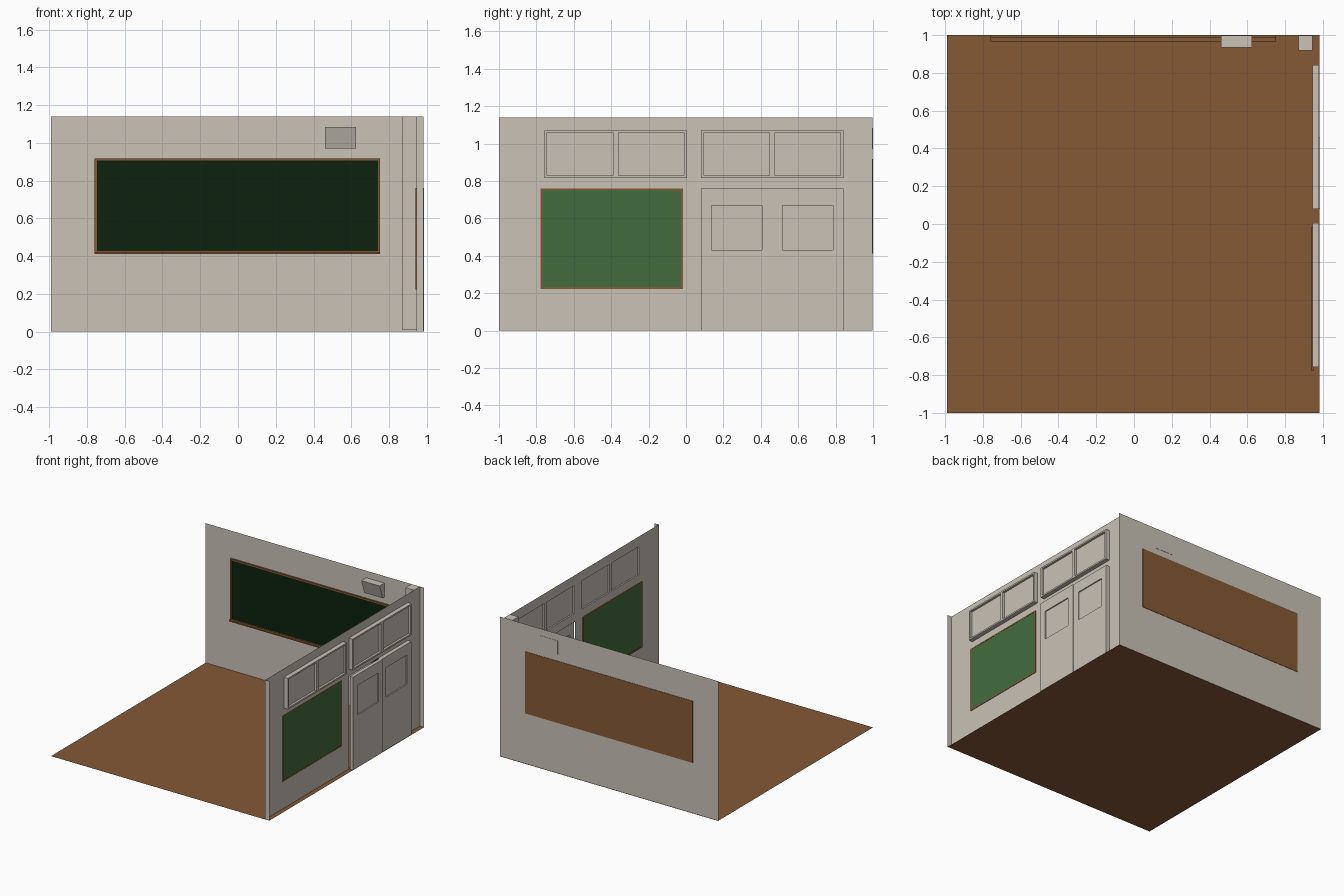
import bpy, bmesh

if "Cube" in bpy.data.objects:
    bpy.data.objects.remove(bpy.data.objects["Cube"])

# ---- colours (linear) ----
def material(name, rgb):
    m = bpy.data.materials.new(name)
    m.diffuse_color = (*rgb, 1.0)
    m.use_nodes = True
    m.node_tree.nodes["Principled BSDF"].inputs["Base Color"].default_value = m.diffuse_color
    return m

PLASTER = material("plaster", (0.59, 0.54, 0.473))
WOOD = material("brown_wood", (0.235, 0.100, 0.036))
BLACK = material("chalkboard_dark_green", (0.004, 0.016, 0.005))
GREEN = material("pinboard_green", (0.053, 0.148, 0.046))


def finish(name, bm, mat):
    bmesh.ops.remove_doubles(bm, verts=bm.verts, dist=1e-5)
    bmesh.ops.recalc_face_normals(bm, faces=bm.faces)
    me = bpy.data.meshes.new(name)
    bm.to_mesh(me)
    bm.free()
    me.materials.append(mat)
    ob = bpy.data.objects.new(name, me)
    bpy.context.collection.objects.link(ob)
    return ob


def box(name, x, y, z, mat):
    bm = bmesh.new()
    bmesh.ops.create_cube(bm, size=1)
    for v in bm.verts:
        v.co = [r[0] if c < 0 else r[1] for c, r in zip(v.co, (x, y, z))]
    return finish(name, bm, mat)


def plate(name, axis, us, zs, depth, mat, holes=()):
    """Upright sheet facing x or y, from grid cells without the hole cells.
    depth = (near, far); equal values give a single sheet."""
    near, far = depth

    def place(u, d, z):
        return (d, u, z) if axis == "x" else (u, d, z)

    bm = bmesh.new()
    for i in range(len(us) - 1):
        for j in range(len(zs) - 1):
            if (i, j) in holes:
                continue
            corners = ((i, j), (i + 1, j), (i + 1, j + 1), (i, j + 1))
            bm.faces.new([bm.verts.new(place(us[a], near, zs[b])) for a, b in corners])
    bmesh.ops.remove_doubles(bm, verts=bm.verts, dist=1e-5)
    if far != near:
        ret = bmesh.ops.extrude_face_region(bm, geom=bm.faces[:], use_keep_orig=True)
        moved = [g for g in ret["geom"] if isinstance(g, bmesh.types.BMVert)]
        bmesh.ops.translate(bm, verts=moved, vec=place(0, far - near, 0))
    return finish(name, bm, mat)


# ---- floor ----
bm = bmesh.new()
bm.faces.new([bm.verts.new(c) for c in
              ((-0.99, -1, 0), (0.983, -1, 0), (0.983, 1, 0), (-0.99, 1, 0))])
finish("floor", bm, WOOD)

# ---- walls ----
WX, WY, H = 0.946, 0.997, 1.14
plate("back_wall", "y", (-0.99, 0.983), (0, H), (WY, WY), PLASTER)
plate("side_wall", "x", (-1, -0.757, 0.005, 0.08, 0.842, WY),
      (0, 0.76, 0.815, 1.07, H), (WX, WX), PLASTER,
      holes={(1, 2), (3, 2), (3, 0)})
plate("side_wall_front_return", "y", (WX, 0.983), (0, H), (-1, -1), PLASTER)
box("corner_column", (0.87, WX), (0.92, WY), (0.008, H), PLASTER)

# ---- upper windows: frame with two panes ----
for label, y0 in (("front", -0.757), ("rear", 0.08)):
    ys = [y0 + d for d in (0, 0.015, 0.367, 0.395, 0.747, 0.762)]
    plate(label + "_window_frame", "x", ys, (0.815, 0.828, 1.058, 1.07),
          (WX, 0.981), PLASTER, holes={(1, 1), (3, 1)})
    for k, (a, b) in enumerate(((1, 2), (3, 4))):
        box(f"{label}_window_pane_{k + 1}", (0.958, 0.963),
            (ys[a], ys[b]), (0.828, 1.058), PLASTER)

# ---- sliding doors with a recessed window each ----
for k, (y0, x0, x1) in enumerate(((0.08, 0.956, 0.984), (0.461, WX, 0.978))):
    ys = (y0, y0 + 0.055, y0 + 0.326, y0 + 0.381)
    plate(f"door_{k + 1}", "x", ys, (0, 0.43, 0.67, 0.76), (x0, x1), PLASTER,
          holes={(1, 1)})
    box(f"door_window_{k + 1}", (x0 + 0.009, x1 - 0.009),
        (ys[1], ys[2]), (0.43, 0.67), PLASTER)

# ---- chalkboard on the back wall ----
plate("chalkboard_frame", "y", (-0.76, -0.748, 0.741, 0.753),
      (0.412, 0.428, 0.905, 0.917), (0.984, 0.998), WOOD, holes={(1, 1)})
box("chalkboard_surface", (-0.748, 0.741), (0.989, 0.994), (0.428, 0.905), BLACK)
box("chalkboard_backing", (-0.76, 0.753), (0.998, 1.0), (0.412, 0.917), WOOD)
box("chalk_tray", (-0.76, 0.753), (0.966, 0.984), (0.412, 0.422), WOOD)

# ---- pinboard, showing on both sides of the side wall ----
plate("pinboard_frame", "x", (-0.778, -0.768, -0.027, -0.017),
      (0.223, 0.233, 0.75, 0.76), (0.940, 0.950), WOOD, holes={(1, 1)})
box("pinboard_surface", (0.942, 0.9485), (-0.768, -0.027), (0.233, 0.75), GREEN)

# ---- wall speaker, front tilted downwards ----
speaker = box("wall_speaker", (0.46, 0.626), (0.935, 0.999), (0.97, 1.083), PLASTER)
for v in speaker.data.vertices:
    if v.co.z < 1.0 and v.co.y < 0.95:
        v.co.y = 0.972
